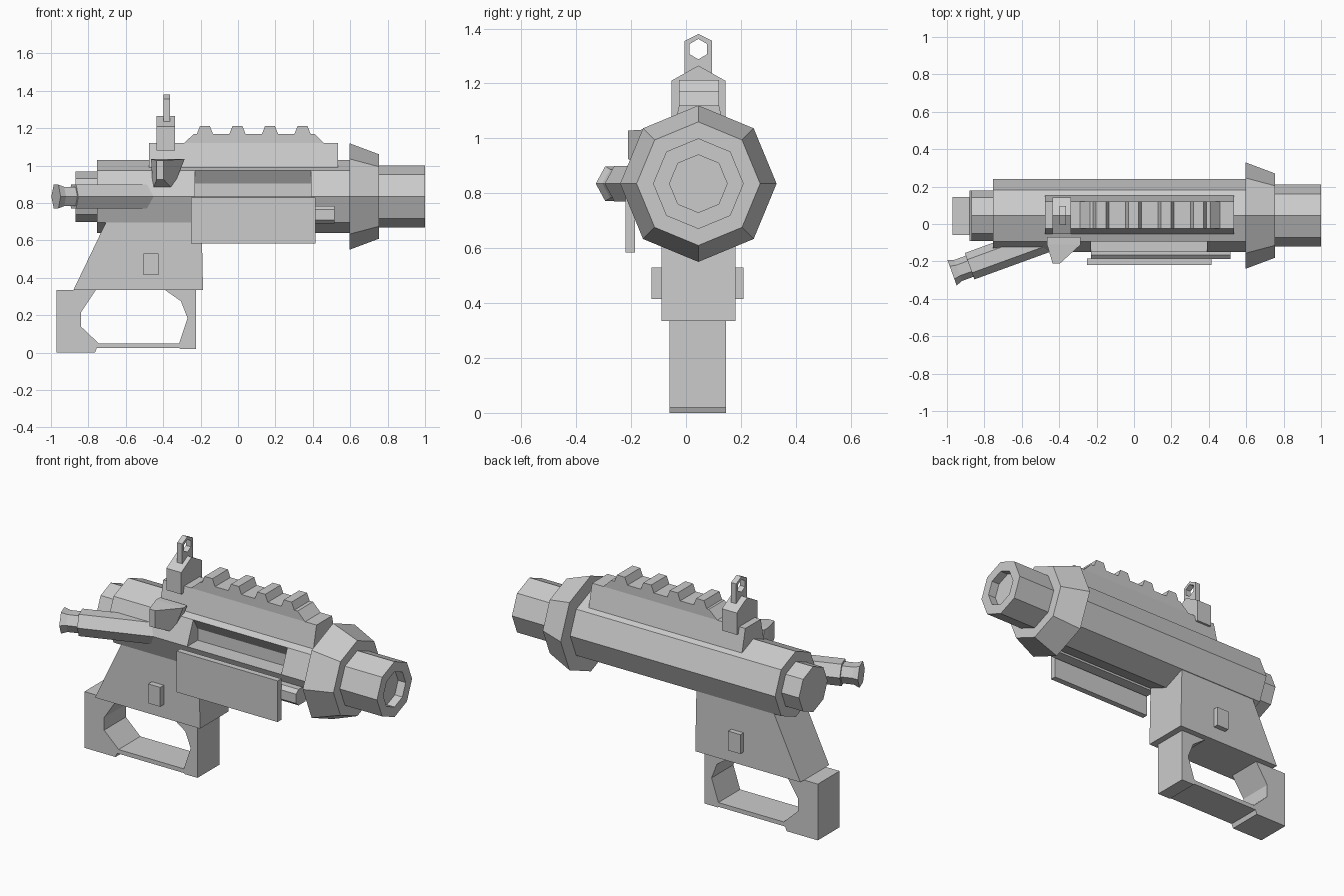
import bpy
import bmesh
import math
from mathutils import Matrix, Vector

if "Cube" in bpy.data.objects:
    bpy.data.objects.remove(bpy.data.objects["Cube"], do_unlink=True)

GREY = (0.6, 0.6, 0.6, 1.0)
mat = bpy.data.materials.new("plain grey")
mat.use_nodes = True
mat.diffuse_color = GREY
mat.node_tree.nodes["Principled BSDF"].inputs["Base Color"].default_value = GREY

MID = 0.045    # y of the centre plane
BORE = 0.835   # z of the barrel axis


def loft(name, rings):
    """Skin a list of matching point rings and cap both ends."""
    bm = bmesh.new()
    loops = [[bm.verts.new(p) for p in ring] for ring in rings]
    for a, b in zip(loops, loops[1:]):
        for i in range(len(a)):
            j = (i + 1) % len(a)
            bm.faces.new((a[i], a[j], b[j], b[i]))
    bm.faces.new(loops[0])
    bm.faces.new(loops[-1])
    bmesh.ops.recalc_face_normals(bm, faces=bm.faces)
    mesh = bpy.data.meshes.new(name)
    bm.to_mesh(mesh)
    bm.free()
    mesh.materials.append(mat)
    ob = bpy.data.objects.new(name, mesh)
    bpy.context.collection.objects.link(ob)
    return ob


def side_prism(name, pts, lo, hi):
    """Extrude an (x, z) outline along y."""
    return loft(name, [[(x, y, z) for x, z in pts] for y in (lo, hi)])


def cross_prism(name, pts, lo, hi):
    """Extrude a (y, z) outline along x."""
    return loft(name, [[(x, y, z) for y, z in pts] for x in (lo, hi)])


def box(name, x, y, z):
    return side_prism(name, [(x[0], z[0]), (x[1], z[0]), (x[1], z[1]), (x[0], z[1])], *y)


def turned(name, sides, profile, matrix):
    """Faceted turned part: profile of (distance, radius) along local x."""
    angles = [math.tau * k / sides for k in range(sides)]
    return loft(name, [[matrix @ Vector((t, r * math.cos(a), r * math.sin(a)))
                        for a in angles] for t, r in profile])


def cut(target, cutter):
    cutter.hide_render = True
    mod = target.modifiers.new("cut", "BOOLEAN")
    mod.object = cutter
    mod.operation = "DIFFERENCE"
    mod.solver = "EXACT"
    bpy.context.view_layer.objects.active = target
    bpy.ops.object.modifier_apply(modifier=mod.name)
    bpy.data.objects.remove(cutter, do_unlink=True)


# Octagonal main body, from back to muzzle
axis = Matrix.Translation((0, MID, BORE))
turned("rear_cap", 8, [(-0.87, 0.135), (-0.74, 0.135)], axis)
receiver = turned("receiver", 8, [(-0.755, 0.195), (0.60, 0.195)], axis)
turned("muzzle_collar", 8, [(0.595, 0.285), (0.755, 0.225)], axis)
turned("barrel", 8, [(0.74, 0.165), (1.0, 0.165), (1.0, 0.105), (0.95, 0.105)], axis)

# Side window in the receiver
cut(receiver, cross_prism("window_cutter", [
    (-0.25, 0.835), (-0.05, 0.835), (-0.05, 0.905), (-0.093, 0.973), (-0.25, 0.973)],
    -0.23, 0.39))

# Hanging side cover and its hinge rod
box("side_cover", (-0.25, 0.415), (-0.22, -0.185), (0.585, 0.83))
cross_prism("hinge_rod", [(-0.10, 0.69), (-0.165, 0.69), (-0.188, 0.71),
                          (-0.188, 0.765), (-0.165, 0.785), (-0.10, 0.785)], -0.23, 0.515)

# Top rail with four teeth
cross_prism("rail_base", [(-0.055, 0.985), (-0.025, 1.12), (0.12, 1.12), (0.152, 0.985)],
            -0.475, 0.535)
outline = [(-0.29, 1.12), (-0.235, 1.17)]
for k in range(4):
    c = -0.177 + 0.174 * k
    outline += [(c - 0.043, 1.17), (c - 0.026, 1.213), (c + 0.026, 1.213), (c + 0.043, 1.17)]
outline += [(0.41, 1.17), (0.46, 1.12)]
side_prism("toothed_rail", outline, -0.025, 0.12)

# Rear sight block and eyelet
cross_prism("sight_block", [(-0.053, 1.08), (0.143, 1.08), (0.143, 1.21),
                            (MID, 1.265), (-0.053, 1.21)], -0.435, -0.337)
eyelet = cross_prism("sight_eyelet", [
    (-0.005, 1.23), (0.095, 1.23), (0.095, 1.355), (MID, 1.38), (-0.005, 1.355)],
    -0.397, -0.364)
turn = Matrix.Translation((-0.38, MID, 1.325)) @ Matrix.Rotation(math.pi / 2, 4, "X")
cut(eyelet, turned("eyelet_cutter", 6, [(-0.1, 0.037), (0.1, 0.037)], turn))

# Tapered side knob
loft("side_knob", [
    [(-0.465, -0.07, 1.035), (-0.285, -0.07, 1.035), (-0.35, -0.07, 0.875), (-0.455, -0.07, 0.875)],
    [(-0.465, -0.11, 1.035), (-0.285, -0.11, 1.035), (-0.35, -0.11, 0.875), (-0.455, -0.11, 0.875)],
    [(-0.435, -0.212, 1.028), (-0.397, -0.212, 1.028),
     (-0.397, -0.212, 0.925), (-0.435, -0.212, 0.925)]])

# Slanted hexagonal side tube with flanged end
slant = Matrix.Translation((-0.973, -0.26, BORE)) @ Matrix.Rotation(math.radians(20), 4, "Z")
turned("side_tube", 6, [(0, 0.073), (0.035, 0.06), (0.1, 0.06), (0.1, 0.075), (0.62, 0.075)],
       slant)

# Grip housing with side buttons
side_prism("grip_housing", [(-0.88, 0.335), (-0.187, 0.335), (-0.195, 0.72), (-0.695, 0.72)],
           -0.09, 0.18)
box("side_buttons", (-0.505, -0.425), (-0.125, 0.21), (0.415, 0.53))

# Lower handle loop
side_prism("handle_loop", [
    (-0.97, 0.335), (-0.97, 0.0), (-0.765, 0.0), (-0.755, 0.025), (-0.315, 0.025),
    (-0.31, 0.02), (-0.225, 0.02), (-0.225, 0.335), (-0.39, 0.335), (-0.305, 0.275),
    (-0.27, 0.185), (-0.315, 0.05), (-0.745, 0.05), (-0.84, 0.14), (-0.84, 0.215),
    (-0.76, 0.335)], -0.06, 0.145)
